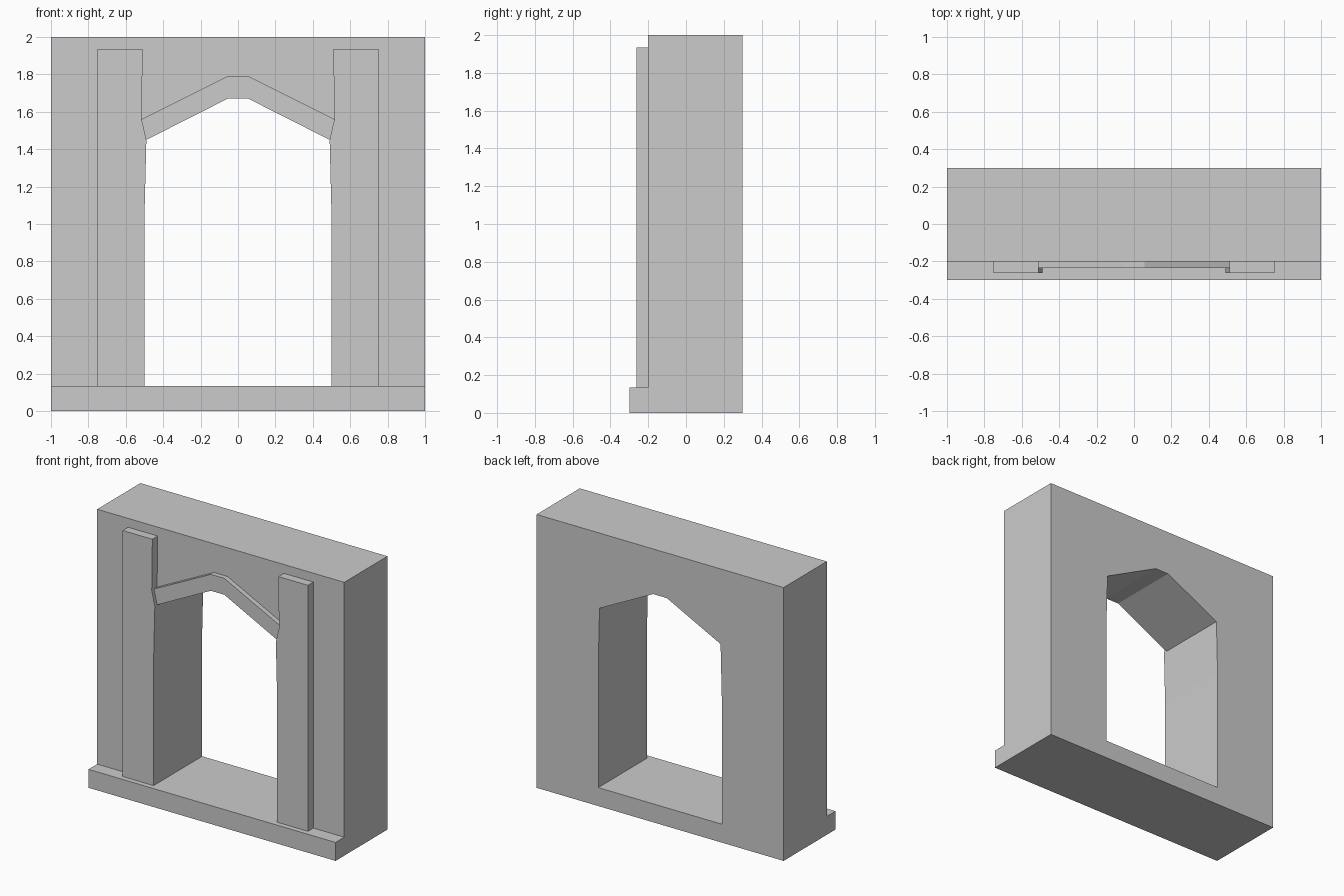
import bpy, bmesh

if "Cube" in bpy.data.objects:
    bpy.data.objects.remove(bpy.data.objects["Cube"])

PLINTH_TOP = 0.135
WALL_FRONT, WALL_BACK = -0.2, 0.3


def prism(name, profile, y0, y1):
    """Extrude an (x, z) outline from y0 to y1."""
    bm = bmesh.new()
    face = bm.faces.new([bm.verts.new((x, y0, z)) for x, z in profile])
    ext = bmesh.ops.extrude_face_region(bm, geom=[face])
    moved = [v for v in ext["geom"] if isinstance(v, bmesh.types.BMVert)]
    bmesh.ops.translate(bm, verts=moved, vec=(0, y1 - y0, 0))
    bmesh.ops.recalc_face_normals(bm, faces=bm.faces)
    mesh = bpy.data.meshes.new(name)
    bm.to_mesh(mesh)
    bm.free()
    obj = bpy.data.objects.new(name, mesh)
    bpy.context.collection.objects.link(obj)
    return obj


def rect(x0, x1, z0, z1):
    return [(x0, z0), (x1, z0), (x1, z1), (x0, z1)]


def mirrored(half):
    """Complete a right-hand outline with its left-hand reflection."""
    return half + [(-x, z) for x, z in reversed(half)]


# Right half of the opening, from floor to crown
jamb = [(0.5, PLINTH_TOP), (0.5, 1.05), (0.49, 1.45)]
crown = (0.055, 1.67)
trim_corner = (0.515, 1.56)

# Wall with the archway cut through
wall = prism("wall", rect(-1, 1, 0, 2), WALL_FRONT, WALL_BACK)
cutter = prism("opening_cutter", mirrored(jamb + [crown]), -0.5, 0.6)
cutter.hide_render = True
cut = wall.modifiers.new("opening", "BOOLEAN")
cut.operation = "DIFFERENCE"
cut.solver = "EXACT"
cut.object = cutter
bpy.context.view_layer.objects.active = wall
bpy.ops.object.modifier_apply(modifier=cut.name)
bpy.data.objects.remove(cutter)

# Projecting plinth along the front
prism("plinth", rect(-1, 1, 0, PLINTH_TOP), -0.3, WALL_FRONT)

# Pilasters beside the opening
pilaster = jamb + [trim_corner, (0.51, 1.935), (0.75, 1.935), (0.75, PLINTH_TOP)]
for side, s in (("right", 1), ("left", -1)):
    prism(f"{side}_pilaster", [(s * x, z) for x, z in pilaster], -0.262, WALL_FRONT)

# Raised angular trim over the arch
outer = mirrored([trim_corner, (0.055, 1.79)])
inner = mirrored([jamb[-1], crown])
prism("arch_trim", outer + inner[::-1], -0.236, WALL_FRONT)
